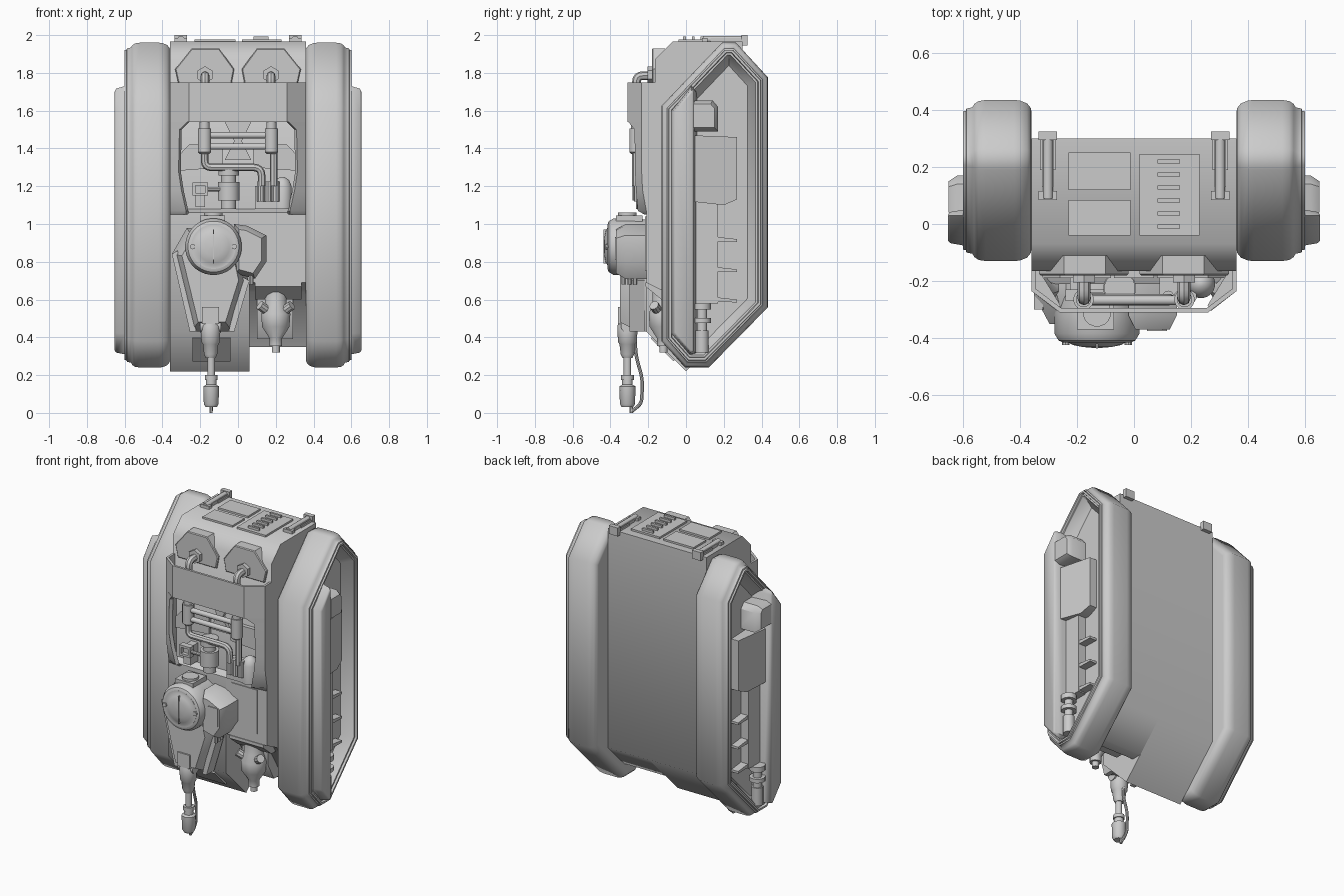
import bpy, bmesh, math
from mathutils import Vector

grey = bpy.data.materials.new("plain_grey")
grey.diffuse_color = (0.6, 0.6, 0.6, 1)


def finish(name, bm, mirror=False):
    bmesh.ops.recalc_face_normals(bm, faces=bm.faces)
    me = bpy.data.meshes.new(name)
    bm.to_mesh(me)
    bm.free()
    me.materials.append(grey)
    ob = bpy.data.objects.new(name, me)
    bpy.context.collection.objects.link(ob)
    if mirror:
        ob.modifiers.new("mirror", 'MIRROR').use_mirror_merge = False
    return ob


def loft(name, rings, mirror=False):
    """Skin a list of point rings and cap both ends."""
    bm = bmesh.new()
    vs = [[bm.verts.new(p) for p in r] for r in rings]
    n = len(rings[0])
    for a, b in zip(vs, vs[1:]):
        for i in range(n):
            bm.faces.new((a[i], a[(i + 1) % n], b[(i + 1) % n], b[i]))
    bm.faces.new(vs[0][::-1])
    bm.faces.new(vs[-1])
    return finish(name, bm, mirror)


def inset(poly, d):
    """Move every edge of a polygon inward by d."""
    n = len(poly)
    pts = [Vector(p) for p in poly]
    area = sum(pts[i].x * pts[(i + 1) % n].y - pts[i].y * pts[(i + 1) % n].x for i in range(n))
    s = 1 if area > 0 else -1
    out = []
    for i in range(n):
        e1 = (pts[i] - pts[i - 1]).normalized()
        e2 = (pts[(i + 1) % n] - pts[i]).normalized()
        n1, n2 = Vector((-e1.y, e1.x)) * s, Vector((-e2.y, e2.x)) * s
        out.append(pts[i] + (n1 + n2) * (d / (1 + n1.dot(n2))))
    return out


def place(poly, axis, t):
    return [{'x': (t, a, b), 'y': (a, t, b), 'z': (a, b, t)}[axis] for a, b in poly]


def prism(name, poly, axis, steps, mirror=False):
    """Polygon swept along an axis; steps are (position, inset)."""
    return loft(name, [place(inset(poly, d), axis, t) for t, d in steps], mirror)


def box(name, x0, x1, y0, y1, z0, z1, mirror=False):
    return prism(name, [(x0, y0), (x1, y0), (x1, y1), (x0, y1)], 'z', [(z0, 0), (z1, 0)], mirror)


def lathe(name, p, q, prof, n=20, mirror=False):
    """Turned part from p to q; prof is (fraction, radius)."""
    p, q = Vector(p), Vector(q)
    rot = (q - p).to_track_quat('Z', 'Y')
    ang = [2 * math.pi * (i + 0.5) / n for i in range(n)]
    return loft(name, [[p + (q - p) * t + rot @ Vector((r * math.cos(a), r * math.sin(a), 0))
                        for a in ang] for t, r in prof], mirror)


def cyl(name, p, q, r, n=16, mirror=False):
    return lathe(name, p, q, [(0, r), (1, r)], n, mirror)


def tube(name, pts, r, mirror=False):
    """Bent pipe through points with rounded corners."""
    pts = [Vector(p) for p in pts]
    path = [pts[0]]
    for a, b, c in zip(pts, pts[1:], pts[2:]):
        d = min(0.045, (a - b).length * 0.45, (c - b).length * 0.45)
        s, e = b + (a - b).normalized() * d, b + (c - b).normalized() * d
        path += [s * (1 - t) ** 2 + b * 2 * t * (1 - t) + e * t * t for t in (0, .25, .5, .75, 1)]
    path.append(pts[-1])
    cu = bpy.data.curves.new(name, 'CURVE')
    cu.dimensions, cu.bevel_depth, cu.bevel_resolution, cu.use_fill_caps = '3D', r, 2, True
    sp = cu.splines.new('POLY')
    sp.points.add(len(path) - 1)
    for pt, co in zip(sp.points, path):
        pt.co = (*co, 1)
    tmp = bpy.data.objects.new(name + "_path", cu)
    bm = bmesh.new()
    bm.from_mesh(tmp.to_mesh())
    bpy.data.objects.remove(tmp)
    bpy.data.curves.remove(cu)
    return finish(name, bm, mirror)


# Hull: left part reaches the floor slope, right part has a slanted front notch
upper = [(0.30, 0.52), (0.30, 1.965), (-0.07, 1.965), (-0.165, 1.87), (-0.165, 1.08), (-0.21, 1.06)]
prism("hull_left", upper + [(-0.21, 0.43), (0.0, 0.22)], 'x', [(-0.36, 0), (0.06, 0)])
prism("hull_right", upper + [(-0.21, 0.69), (-0.11, 0.64), (0.06, 0.35), (0.13, 0.35)],
      'x', [(0.06, 0), (0.36, 0)])
box("front_panel", 0.10, 0.29, -0.216, -0.20, 0.75, 1.04)
prism("lower_hatch", [(-0.187, 0.393), (-0.067, 0.273), (-0.05, 0.29), (-0.17, 0.41)],
      'x', [(-0.24, 0), (-0.04, 0)])

# Side pods
pod = [(0.19, 1.96), (0.265, 1.96), (0.435, 1.775), (0.435, 0.56), (0.12, 0.24),
       (-0.005, 0.24), (-0.13, 0.38), (-0.13, 1.625)]
prism("side_pod", pod, 'x', [(0.36, 0.04), (0.362, 0.028), (0.375, 0.012), (0.40, 0.002), (0.42, 0),
      (0.52, 0), (0.545, 0.004), (0.56, 0.014), (0.567, 0.026), (0.588, 0.03), (0.59, 0.038),
      (0.60, 0.04), (0.60, 0.052), (0.587, 0.056), (0.587, 0.066), (0.578, 0.07), (0.52, 0.11)], True)

# Equipment inside each pod recess
prism("pod_strip", [(-0.075, 0.42), (0.02, 0.31), (0.05, 0.32), (0.05, 1.70), (0.03, 1.73), (-0.075, 1.60)],
      'x', [(0.50, -0.01), (0.60, 0), (0.645, 0.008), (0.653, 0.018)], True)
prism("pod_upper_block", [(0.02, 1.49), (0.17, 1.49), (0.17, 1.62), (0.14, 1.655), (0.02, 1.655)],
      'x', [(0.50, 0), (0.62, 0), (0.65, 0.02)], True)
mid = [(0.02, 1.12), (0.20, 1.10), (0.27, 1.13), (0.27, 1.46), (0.02, 1.47)]
loft("pod_middle_block", [place(mid, 'x', 0.50),
                          [(0.62 - 0.2 * (y - 0.02), y, z) for y, z in mid]], True)
box("pod_lower_block", 0.50, 0.575, 0.03, 0.17, 0.58, 1.12, True)
for i, z in enumerate((0.60, 0.76, 0.92)):
    prism("pod_ledge_%d" % i, [(0.16, z - 0.012), (0.27, z - 0.015), (0.27, z), (0.16, z + 0.012)],
          'x', [(0.50, 0), (0.57, 0)], True)
lathe("pod_strut", (0.58, 0.085, 0.32), (0.58, 0.085, 0.58),
      [(0, .035), (.45, .035), (.45, .027), (.6, .027), (.6, .048), (.7, .048), (.7, .027),
       (.87, .027), (.87, .048), (1, .048)], 16, True)

# Roof panels, vents and hinges
box("roof_panel_rear", -0.23, -0.012, 0.12, 0.25, 1.96, 1.977)
box("roof_panel_front", -0.23, -0.012, -0.04, 0.085, 1.96, 1.977)
box("vent_panel", 0.02, 0.23, -0.04, 0.245, 1.96, 1.977)
for i in range(6):
    y = -0.008 + i * 0.0455
    box("vent_slat_%d" % i, 0.083, 0.162, y - 0.007, y + 0.007, 1.97, 1.992)
box("hinge_base", 0.27, 0.335, 0.295, 0.325, 1.945, 2.0, True)
box("hinge_arm", 0.282, 0.323, 0.13, 0.30, 1.96, 1.985, True)
box("hinge_plate", 0.275, 0.33, 0.19, 0.30, 1.96, 1.978, True)
box("hinge_clasp", 0.27, 0.335, 0.085, 0.115, 1.96, 1.985, True)
cyl("hinge_rod", (0.302, 0.09, 1.978), (0.302, 0.30, 1.978), 0.018, 12, True)

# Octagonal port plates with elbow pipes
prism("port_plate", [(0.035, 1.74), (0.02, 1.82), (0.10, 1.93), (0.245, 1.93), (0.333, 1.82), (0.315, 1.74)],
      'y', [(-0.11, 0), (-0.175, 0), (-0.18, 0.005)], True)
cyl("port_nut", (0.175, -0.17, 1.79), (0.175, -0.205, 1.79), 0.045, 6, True)
tube("port_pipe", [(0.175, -0.19, 1.785), (0.175, -0.262, 1.785), (0.175, -0.262, 1.53)], 0.023, True)

# Front apron shell with open top, and its side cheeks
prism("apron_band", [(-0.36, -0.16), (-0.36, -0.235), (-0.26, -0.31), (0.26, -0.31), (0.36, -0.235),
      (0.36, -0.16), (0.345, -0.16), (0.345, -0.227), (0.255, -0.295), (-0.255, -0.295),
      (-0.345, -0.227), (-0.345, -0.16)], 'z', [(1.54, 0), (1.75, 0)])
loft("apron_cheek", [[(0.36, -0.16, z), (0.36, y0, z), (x, y1, z), (x - 0.012, y1 + 0.02, z), (0.335, -0.16, z)]
     for z, x, y0, y1 in ((1.54, .27, -.235, -.305), (1.50, .31, -.235, -.272), (1.28, .315, -.235, -.27),
                          (1.18, .30, -.23, -.265), (1.07, .275, -.21, -.255), (1.05, .275, -.21, -.22))], True)

# Machinery in the apron opening
prism("bay_back_plate", [(-0.07, 1.54), (-0.02, 1.44), (-0.07, 1.34), (0.07, 1.34), (0.02, 1.44), (0.07, 1.54)],
      'y', [(-0.16, 0), (-0.19, 0)])
prism("bay_bracket", [(0.08, 1.30), (0.335, 1.28), (0.335, 1.34), (0.26, 1.42), (0.08, 1.42)],
      'y', [(-0.16, 0), (-0.19, 0)], True)
lathe("bay_cylinder", (0.177, -0.265, 1.37), (0.177, -0.265, 1.54),
      [(0, .025), (.06, .036), (.8, .036), (.8, .027), (1, .027)], 16, True)
for z in (1.47, 1.41):
    cyl("cross_bar", (-0.16, -0.268, z), (0.16, -0.268, z), 0.017, 12)
tube("left_bent_pipe", [(-0.177, -0.265, 1.38), (-0.177, -0.265, 1.30), (0.125, -0.265, 1.30),
                        (0.125, -0.265, 1.20)], 0.02)
tube("right_bent_pipe", [(0.19, -0.265, 1.38), (0.19, -0.265, 1.20)], 0.02)
lathe("center_canister", (-0.05, -0.225, 1.08), (-0.05, -0.225, 1.30),
      [(0, .04), (.2, .04), (.2, .058), (.65, .058), (.65, .04), (.8, .04), (.8, .055), (1, .055)], 18)
for i, (x0, x1, z0, z1) in enumerate(((-.24, -.225, 1.15, 1.22), (-.175, -.16, 1.15, 1.22),
                                     (-.24, -.16, 1.15, 1.165), (-.24, -.16, 1.205, 1.22))):
    box("valve_frame_%d" % i, x0, x1, -0.27, -0.23, z0, z1)
box("valve_backing", -0.225, -0.175, -0.245, -0.16, 1.09, 1.21)
cyl("valve_link", (-0.17, -0.25, 1.185), (-0.08, -0.25, 1.185), 0.012, 10)
for x in (0.12, 0.16, 0.20):
    cyl("manifold_fitting", (x, -0.255, 1.12), (x, -0.255, 1.225), 0.021, 10)
box("manifold", 0.09, 0.23, -0.25, -0.17, 1.08, 1.20)
lathe("dome_tank", (0.235, -0.21, 1.08), (0.235, -0.21, 1.25), [(0, .05), (.7, .05), (.9, .035), (1, .01)])

# Tapered shield and round turret housing
prism("shield", [(-0.35, 0.84), (-0.27, 0.98), (0.0, 0.95), (0.055, 0.70), (-0.03, 0.43), (-0.25, 0.43)],
      'y', [(-0.20, 0), (-0.25, 0), (-0.35, 0.05)])
for s, pts in (("left", [(-.35, .84), (-.32, .86), (-.22, .43), (-.255, .43)]),
               ("right", [(.025, .72), (.06, .70), (-.02, .43), (-.05, .43)])):
    prism("shield_rib_" + s, pts, 'y', [(-0.22, 0), (-0.30, 0)])
lathe("turret_housing", (-0.13, -0.21, 0.88), (-0.13, -0.415, 0.88),
      [(0, .145), (.5, .15), (.85, .15), (.97, .135), (1, .12)], 32)
lathe("turret_dome", (-0.13, -0.40, 0.88), (-0.13, -0.435, 0.88),
      [(0, .118), (.45, .118), (.45, .10), (.7, .085), (.9, .05), (1, .008)], 32)
box("dome_seam", -0.133, -0.127, -0.436, -0.41, 0.79, 0.97)
for x in (-0.24, -0.02):
    cyl("dome_bolt", (x, -0.39, 0.88), (x, -0.425, 0.88), 0.014, 10)
box("turret_top", -0.20, -0.07, -0.37, -0.23, 0.98, 1.045)
cyl("turret_cap", (-0.13, -0.31, 1.03), (-0.13, -0.31, 1.06), 0.05)
prism("turret_side_box", [(-0.02, 1.0), (0.05, 0.99), (0.15, 0.94), (0.15, 0.80), (0.09, 0.71), (-0.02, 0.74)],
      'y', [(-0.20, 0), (-0.32, 0), (-0.37, 0.025)])
box("side_box_plate", 0.045, 0.115, -0.376, -0.36, 0.81, 0.93)
for y in (-0.33, -0.30, -0.27):
    cyl("side_box_peg", (0.07, y, 0.68), (0.07, y, 0.74), 0.012, 8)

# Hanging arm with hand and cable
box("arm_mount", -0.19, -0.10, -0.36, -0.24, 0.47, 0.56)
lathe("arm_joint", (-0.145, -0.31, 0.29), (-0.145, -0.31, 0.50),
      [(0, .026), (.1, .036), (.35, .042), (.4, .05), (.8, .054), (.9, .045), (1, .045)], 14)
cyl("arm_pivot", (-0.20, -0.31, 0.46), (-0.09, -0.31, 0.46), 0.035)
cyl("arm_rod", (-0.142, -0.31, 0.17), (-0.142, -0.31, 0.31), 0.02)
lathe("arm_tool", (-0.142, -0.31, 0.03), (-0.142, -0.31, 0.20),
      [(0, .03), (.1, .04), (.65, .043), (.7, .028), (.85, .028), (.85, .034), (1, .034)], 14)
tube("arm_cable", [(-0.142, -0.27, 0.40), (-0.142, -0.265, 0.30), (-0.142, -0.23, 0.18),
                   (-0.142, -0.235, 0.05), (-0.142, -0.285, 0.01)], 0.009)
cyl("arm_tip", (-0.142, -0.29, 0.0), (-0.142, -0.29, 0.04), 0.009, 8)

# Nozzle gadget in the right notch
prism("nozzle_bracket", [(-0.215, 0.69), (-0.215, 0.67), (-0.13, 0.60), (-0.05, 0.60), (-0.05, 0.69)],
      'x', [(0.09, 0), (0.335, 0)])
lathe("nozzle_body", (0.20, -0.12, 0.32), (0.20, -0.12, 0.66),
      [(0, .022), (.1, .022), (.1, .035), (.22, .035), (.4, .075), (.6, .08), (.75, .06), (1, .06)], 12)
prism("nozzle_backing", [(-0.10, 0.61), (-0.10, 0.50), (-0.04, 0.39), (0.06, 0.39), (0.0, 0.61)],
      'x', [(0.10, 0), (0.29, 0)])
for s in (-1, 1):
    cyl("nozzle_horn", (0.20 + s * 0.03, -0.14, 0.53), (0.20 + s * 0.085, -0.17, 0.57), 0.026, 10)

# Smooth rounded parts, keep hard edges; hull and pods flow across their bends
for soft, angle in ((False, 35), (True, 55)):
    bpy.ops.object.select_all(action='DESELECT')
    for ob in bpy.context.scene.objects:
        if ob.name.startswith(("hull", "side_pod", "pod_strip")) == soft:
            ob.select_set(True)
            bpy.context.view_layer.objects.active = ob
    bpy.ops.object.shade_smooth_by_angle(angle=math.radians(angle))
